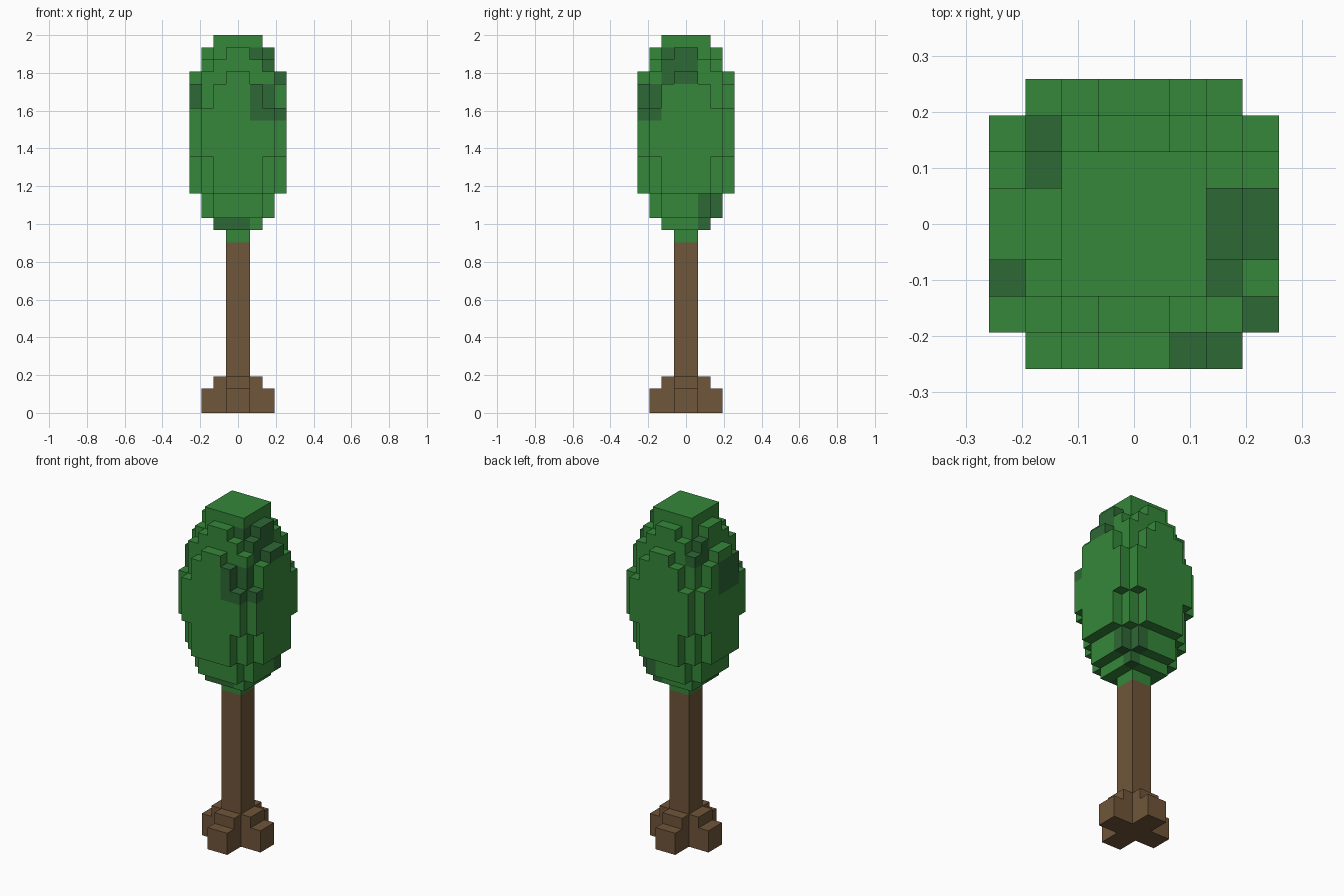
import bpy, bmesh, math
from mathutils import Vector

cube = bpy.data.objects.get("Cube")
if cube:
    bpy.data.objects.remove(cube, do_unlink=True)

UNIT = 2 / 31  # block size: the tree is 31 blocks tall


def make_material(name, rgb):
    mat = bpy.data.materials.new(name)
    mat.use_nodes = True
    mat.diffuse_color = (*rgb, 1)
    mat.node_tree.nodes["Principled BSDF"].inputs["Base Color"].default_value = (*rgb, 1)
    return mat


leaf_green = make_material("leaf_green", (0.036, 0.242, 0.042))
dark_green = make_material("dark_green", (0.027, 0.138, 0.036))
bark_brown = make_material("bark_brown", (0.162, 0.092, 0.042))


def fill_layers(layers):
    """Each entry: first layer, end layer, half depth of each column outward from the centre."""
    cells = set()
    for start, end, depths in layers:
        for z in range(start, end):
            for column, depth in enumerate(depths):
                for x in (column, -column - 1):
                    cells.update((x, y, z) for y in range(-depth, depth))
    return cells


def build_blocks(name, cells, materials, pick=lambda cell: 0):
    """Skin the outside of a set of blocks and merge the flat areas."""
    bm = bmesh.new()
    corners = {}

    def corner(point):
        key = tuple(round(c) for c in point)
        if key not in corners:
            corners[key] = bm.verts.new(Vector(key) * UNIT)
        return corners[key]

    for cell in sorted(cells):
        middle = Vector(cell) + Vector((0.5, 0.5, 0.5))
        for axis in range(3):
            for sign in (-1, 1):
                normal = Vector((0, 0, 0))
                normal[axis] = sign
                if tuple(round(c) for c in Vector(cell) + normal) in cells:
                    continue
                u = Vector((0, 0, 0))
                u[(axis + 1) % 3] = 0.5
                v = normal.cross(u)
                centre = middle + normal / 2
                face = bm.faces.new([corner(centre + a * u + b * v)
                                     for a, b in ((-1, -1), (1, -1), (1, 1), (-1, 1))])
                face.material_index = pick(cell)
    bmesh.ops.dissolve_limit(bm, angle_limit=math.radians(1), verts=bm.verts[:],
                             edges=bm.edges[:], delimit={'MATERIAL'})
    mesh = bpy.data.meshes.new(name)
    bm.to_mesh(mesh)
    bm.free()
    for mat in materials:
        mesh.materials.append(mat)
    obj = bpy.data.objects.new(name, mesh)
    bpy.context.collection.objects.link(obj)
    return obj


# Trunk with four stepped roots
build_blocks("trunk_and_roots", fill_layers([
    (0, 2, (3, 1, 1)),
    (2, 3, (2, 1)),
    (3, 14, (1,)),
]), [bark_brown])

# Dark leaf patches: lowest and highest block of each
patches = [
    ((1, -2, 27), (3, 0, 29)),
    ((1, -4, 24), (3, -3, 26)),
    ((-4, -2, 24), (-4, 0, 26)),
    ((-3, 1, 27), (-3, 2, 28)),
    ((-2, -2, 15), (0, -1, 15)),
    ((1, 1, 15), (2, 2, 17)),
]


def leaf_shade(cell):
    return int(any(all(a <= c <= b for a, c, b in zip(low, cell, high))
                   for low, high in patches))


# Tall rounded crown
build_blocks("leaf_crown", fill_layers([
    (14, 15, (1,)),
    (15, 16, (2, 2)),
    (16, 18, (3, 3, 2)),
    (18, 21, (4, 4, 3, 2)),
    (21, 25, (4, 4, 4, 3)),
    (25, 27, (4, 4, 3, 2)),
    (27, 28, (4, 3, 3, 1)),
    (28, 29, (3, 3, 2)),
    (29, 30, (3, 2, 1)),
    (30, 31, (2, 2)),
]), [leaf_green, dark_green], leaf_shade)
